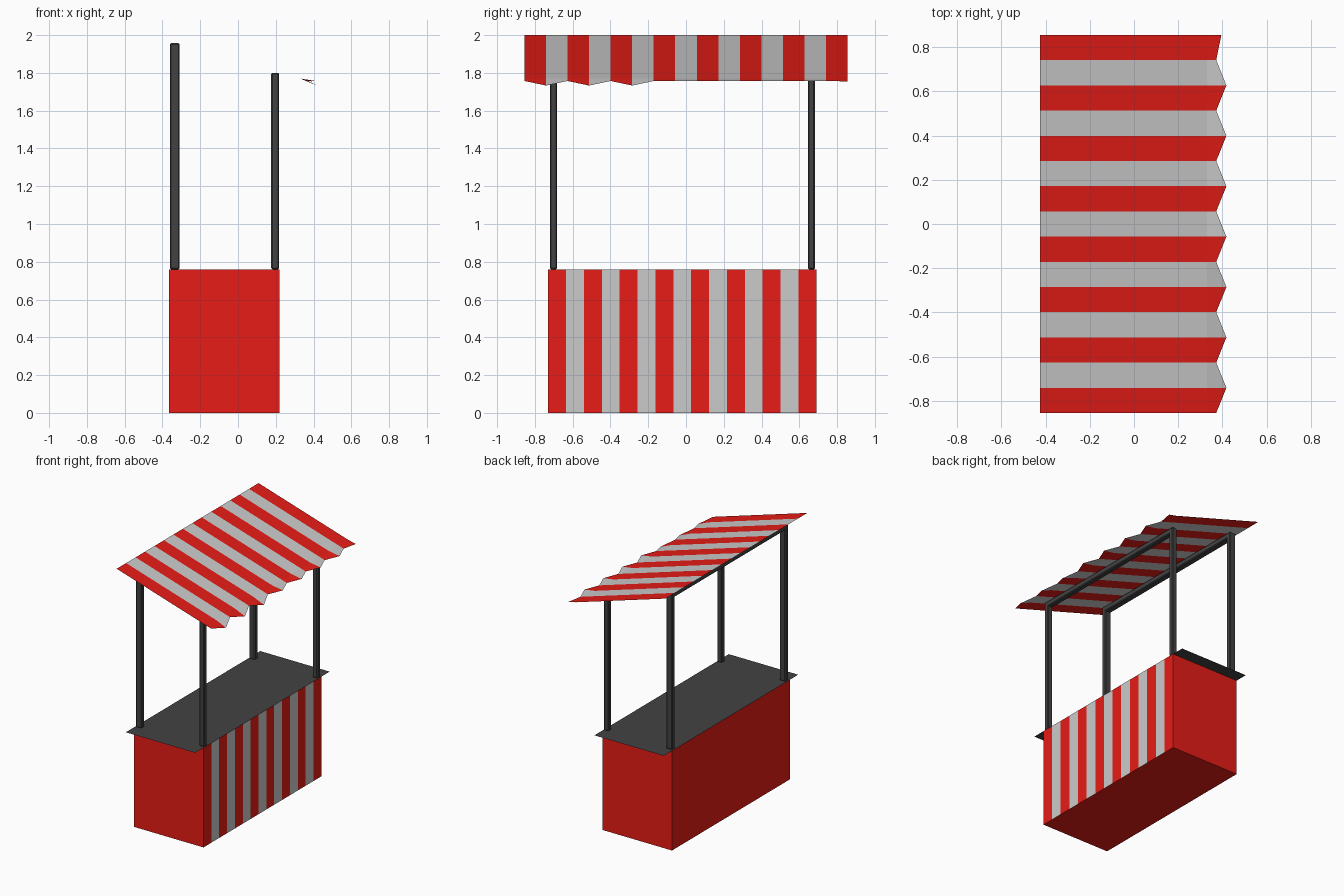
import bpy, bmesh

if "Cube" in bpy.data.objects:
    bpy.data.objects.remove(bpy.data.objects["Cube"])


def material(name, r, g, b):
    m = bpy.data.materials.new(name)
    m.diffuse_color = (r, g, b, 1)
    m.use_nodes = True
    m.node_tree.nodes["Principled BSDF"].inputs["Base Color"].default_value = m.diffuse_color
    return m


RED = material("red", 0.8, 0.012, 0.008)
PALE = material("pale_grey", 0.62, 0.62, 0.62)
DARK = material("dark_grey", 0.055, 0.055, 0.055)
STRIPES = 15


def finish(bm, name, mats):
    me = bpy.data.meshes.new(name)
    bm.to_mesh(me)
    bm.free()
    for m in mats:
        me.materials.append(m)
    ob = bpy.data.objects.new(name, me)
    bpy.context.collection.objects.link(ob)
    return ob


def box(name, lo, hi, mat, bevel=0.0):
    bm = bmesh.new()
    bmesh.ops.create_cube(bm, size=1)
    for v in bm.verts:
        v.co = [a + (b - a) * (c + 0.5) for a, b, c in zip(lo, hi, v.co)]
    if bevel:
        bmesh.ops.bevel(bm, geom=bm.edges[:], offset=bevel, segments=1, affect='EDGES')
    return finish(bm, name, [mat])


def striped_sheet(bm, rows):
    """Join columns of points into a sheet, alternating material per column."""
    cols = [[bm.verts.new(p) for p in col] for col in rows]
    for i, (a, b) in enumerate(zip(cols, cols[1:])):
        for j in range(len(a) - 1):
            f = bm.faces.new((a[j], a[j + 1], b[j + 1], b[j]))
            f.material_index = i % 2
    return cols


# Stall body: striped serving side, plain red elsewhere, top closed by the counter
X0, X1, Y0, Y1, H = -0.365, 0.22, -0.73, 0.69, 0.76
bm = bmesh.new()
cols = striped_sheet(bm, [[(X1, Y0 + (Y1 - Y0) * i / STRIPES, z) for z in (H, 0)]
                          for i in range(STRIPES + 1)])
a, b = [[bm.verts.new((X0, y, z)) for z in (H, 0)] for y in (Y0, Y1)]
bm.faces.new((a[0], a[1], cols[0][1], cols[0][0]))
bm.faces.new((b[1], b[0], cols[-1][0], cols[-1][1]))
bm.faces.new((a[1], a[0], b[0], b[1]))
bm.faces.new([a[1], b[1]] + [c[1] for c in reversed(cols)])
bmesh.ops.recalc_face_normals(bm, faces=bm.faces[:])
finish(bm, "stall_body", [RED, PALE])

# Counter top: thin sheet overhanging both ends
bm = bmesh.new()
bm.faces.new([bm.verts.new(p) for p in ((X0, -0.83, H), (X1, -0.83, H),
                                        (X1, 0.79, H), (X0, 0.79, H))])
finish(bm, "counter_top", [DARK])

# Posts and the beams joining them
for side, x0, x1, top in (("back", -0.36, -0.31, 1.957), ("front", 0.176, 0.218, 1.80)):
    for end, y0, y1 in (("near", -0.72, -0.682), ("far", 0.645, 0.682)):
        box(f"{side}_{end}_post", (x0, y0, H), (x1, y1, top), DARK, 0.006)
    box(f"{side}_beam", (x0, -0.70, top - 0.042), (x1, 0.66, top), DARK, 0.006)

# Sloping awning with a zigzag front edge
W = 0.855
rows = []
for i in range(STRIPES + 1):
    y = -W + 2 * W * i / STRIPES
    if i % 2 == 0:
        edge = (0.372, y, 1.757)
    elif i == STRIPES:
        edge = (0.395, y, 1.755)
    else:
        edge = (0.418, y, 1.733 if i <= 5 else 1.756)
    rows.append([(-0.425, y, 2.0), (0.33, y, 1.77), edge])
bm = bmesh.new()
striped_sheet(bm, rows)
bmesh.ops.recalc_face_normals(bm, faces=bm.faces[:])
bm.normal_update()
if sum(f.normal.z for f in bm.faces) < 0:
    bmesh.ops.reverse_faces(bm, faces=bm.faces[:])
finish(bm, "awning", [RED, PALE])
